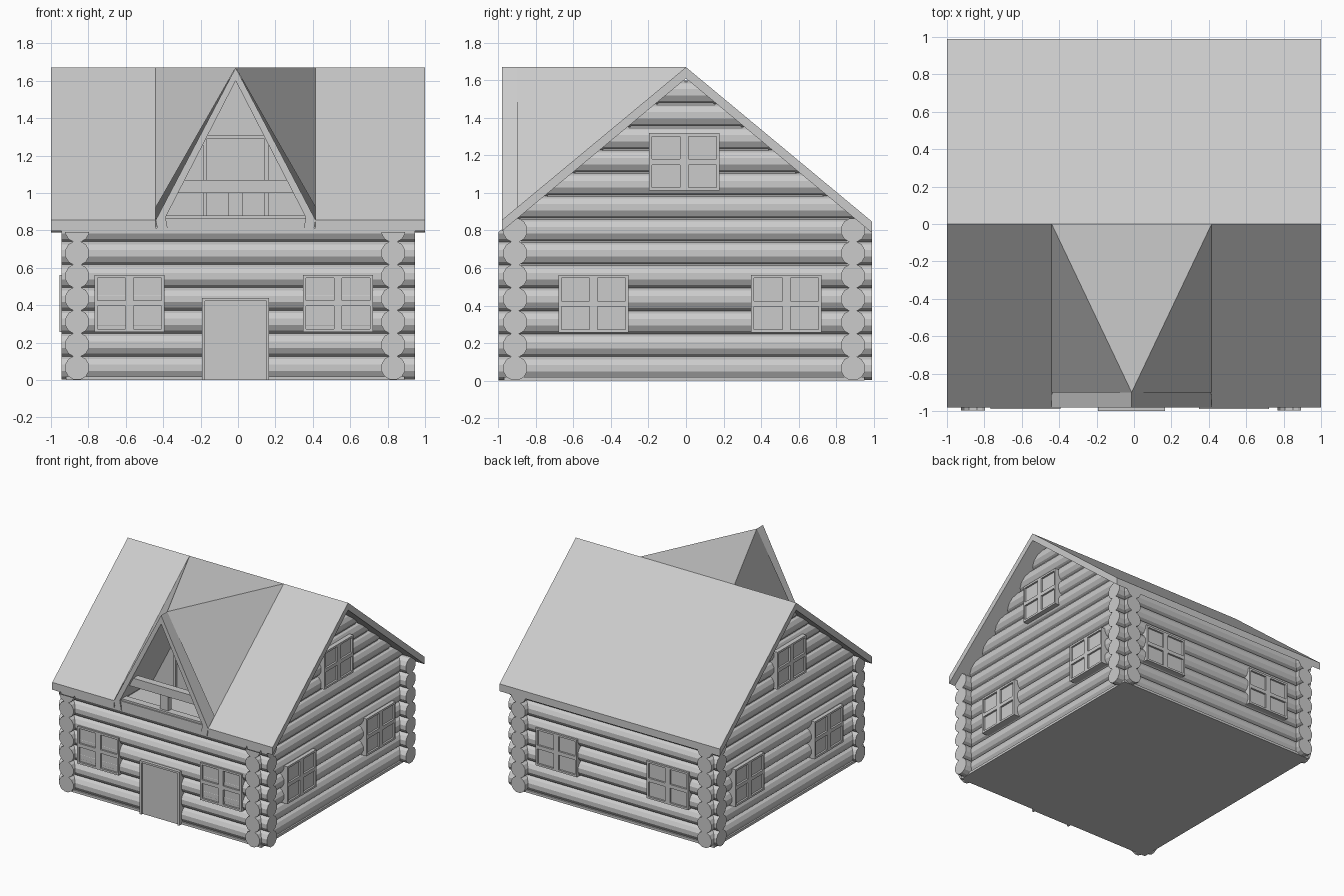
import bpy, bmesh, math
from mathutils import Vector, Matrix

if "Cube" in bpy.data.objects:
    bpy.data.objects.remove(bpy.data.objects["Cube"])

CX = -0.0125                       # centre line of walls and dormer
RIDGE, SLOPE, THICK = 1.67, 0.83, 0.06
STEP, RAD = 0.1225, 0.066          # log spacing and radius


def finish(name, bm):
    bmesh.ops.recalc_face_normals(bm, faces=bm.faces[:])
    me = bpy.data.meshes.new(name)
    bm.to_mesh(me)
    bm.free()
    ob = bpy.data.objects.new(name, me)
    bpy.context.collection.objects.link(ob)
    return ob


def add_prism(bm, pts, axis, a, b):
    """Extrude a 2D outline along x (outline in y,z) or y (outline in x,z)."""
    def put(p, t):
        return (t, p[0], p[1]) if axis == 'x' else (p[0], t, p[1])
    lo = [bm.verts.new(put(p, a)) for p in pts]
    hi = [bm.verts.new(put(p, b)) for p in pts]
    bm.faces.new(lo)
    bm.faces.new(hi[::-1])
    n = len(pts)
    for i in range(n):
        j = (i + 1) % n
        bm.faces.new((lo[i], lo[j], hi[j], hi[i]))


def prism(name, pts, axis, a, b):
    bm = bmesh.new()
    add_prism(bm, pts, axis, a, b)
    return finish(name, bm)


def add_box(bm, x0, x1, y0, y1, z0, z1):
    add_prism(bm, [(x0, z0), (x1, z0), (x1, z1), (x0, z1)], 'y', y0, y1)


def box(name, *d):
    bm = bmesh.new()
    add_box(bm, *d)
    return finish(name, bm)


def add_log(bm, axis, centre, length):
    rot = Matrix.Rotation(math.pi / 2, 4, 'Y' if axis == 'x' else 'X')
    turn = Matrix.Rotation(math.pi / 12, 4, 'Z')
    bmesh.ops.create_cone(bm, cap_ends=True, segments=12, radius1=RAD, radius2=RAD,
                          depth=length, matrix=Matrix.Translation(centre) @ rot @ turn)


def trim_to_roof(bm):
    """Cut away everything above the underside of both roof slopes."""
    for s in (-1, 1):
        bmesh.ops.bisect_plane(bm, geom=bm.verts[:] + bm.edges[:] + bm.faces[:],
                               plane_co=(0, 0, RIDGE - THICK + 0.01),
                               plane_no=Vector((0, s * SLOPE, 1)).normalized(),
                               clear_outer=True)


# log walls: front and back
for name, y in (("front_wall_logs", -0.91), ("back_wall_logs", 0.89)):
    bm = bmesh.new()
    for i in range(7):
        add_log(bm, 'x', (0, y, 0.066 + i * STEP), 1.89)
    trim_to_roof(bm)
    finish(name, bm)

# log walls: sides, rising into the gables
for name, x in (("left_wall_logs", -0.86), ("right_wall_logs", 0.83)):
    bm = bmesh.new()
    for i in range(13):
        add_log(bm, 'y', (x, -0.004, 0.066 + i * STEP), 1.988)
    trim_to_roof(bm)
    finish(name, bm)
    prism(name.replace("logs", "gable_backing"),
          [(-0.9, 0.5), (0.89, 0.5), (0.89, 0.85), (0, 1.6), (-0.9, 0.85)],
          'x', x - 0.03, x + 0.03)

# solid core and floor
box("house_core", -0.86, 0.83, -0.91, 0.89, 0.02, 0.79)
box("floor", -0.92, 0.89, -0.97, 0.95, 0.0, 0.02)


# main roof: full back slope, front slope split by the dormer
def slope_profile(y):
    z = RIDGE - abs(y) * SLOPE
    return [(0, RIDGE), (y, z), (y, z - THICK), (0, RIDGE - THICK)]


HALF = 0.4275
prism("roof_back", slope_profile(0.99), 'x', -1, 1)
prism("roof_front_left", slope_profile(-0.98), 'x', -1, CX - HALF)
prism("roof_front_right", slope_profile(-0.98), 'x', CX + HALF, 1)

# dormer roof skins and A-frame
for side, s in (("left", -1), ("right", 1)):
    bm = bmesh.new()
    yf = -0.9
    a, b, c, d = [bm.verts.new(p) for p in (
        (CX, 0, RIDGE), (CX, yf, RIDGE),
        (CX + s * HALF, yf, RIDGE + yf * SLOPE), (CX + s * HALF, 0, RIDGE))]
    bm.faces.new((a, b, d))
    bm.faces.new((b, c, d))
    finish("dormer_roof_" + side, bm)
    prism("dormer_frame_" + side,
          [(CX, RIDGE), (CX + s * HALF, 0.855), (CX + s * 0.415, 0.79),
           (CX + s * 0.36, 0.79), (CX + s * 0.375, 0.87), (CX, 1.60)],
          'y', -0.98, -0.45)

# balcony floor, back wall, door and railing
box("balcony_floor", CX - 0.4, CX + 0.4, -0.97, -0.45, 0.78, 0.865)
prism("balcony_back_wall", [(CX - 0.39, 0.85), (CX + 0.39, 0.85), (CX, 1.62)],
      'y', -0.55, -0.5)
bm = bmesh.new()
for s in (-1, 1):
    x = CX + s * 0.165
    add_box(bm, x - 0.01, x + 0.01, -0.57, -0.54, 0.86, 1.31)
add_box(bm, CX - 0.175, CX + 0.175, -0.57, -0.54, 1.29, 1.31)
finish("balcony_door_frame", bm)
bm = bmesh.new()
add_prism(bm, [(CX - 0.315, 1.0), (CX + 0.315, 1.0), (CX + 0.28, 1.07), (CX - 0.28, 1.07)],
          'y', -0.95, -0.89)
add_box(bm, CX - 0.037, CX + 0.037, -0.94, -0.9, 0.86, 1.0)
add_box(bm, CX - 0.375, CX + 0.375, -0.96, -0.9, 0.84, 0.88)
finish("balcony_railing", bm)


# windows: frame with four recessed panes, built facing -y then turned
def window(name, pos, angle):
    bm = bmesh.new()
    w, h, t, m = 0.1875, 0.153, 0.016, 0.022
    for s in (-1, 1):
        x, z = s * (w - t / 2), s * (h - t / 2)
        add_box(bm, x - t / 2, x + t / 2, 0, 0.08, -h, h)
        add_box(bm, -w + t, w - t, 0, 0.08, z - t / 2, z + t / 2)
    add_box(bm, -m, m, 0, 0.08, -h + t, h - t)
    for s in (-1, 1):
        add_box(bm, *sorted((s * m, s * (w - t))), 0, 0.08, -0.015, 0.015)
    add_box(bm, -w + t, w - t, 0.015, 0.08, -h + t, h - t)
    ob = finish(name, bm)
    ob.matrix_world = Matrix.Translation(pos) @ Matrix.Rotation(angle, 4, 'Z')


for i, x in enumerate((-0.58, 0.535)):
    window(f"front_window_{i + 1}", (x, -0.988, 0.41), 0)
for i, x in enumerate((-0.51, 0.50)):
    window(f"back_window_{i + 1}", (x, 0.97, 0.41), math.pi)
for side, x, ang in (("right", 0.925, math.pi / 2), ("left", -0.955, -math.pi / 2)):
    for i, (y, z) in enumerate(((-0.493, 0.41), (0.535, 0.41), (-0.01, 1.165))):
        window(f"{side}_window_{i + 1}", (x, y, z), ang)

# front door
bm = bmesh.new()
for x in (-0.192, 0.152):
    add_box(bm, x, x + 0.015, -1.0, -0.9, 0, 0.44)
add_box(bm, -0.177, 0.152, -1.0, -0.9, 0.424, 0.44)
finish("door_frame", bm)
box("door", -0.177, 0.152, -0.985, -0.9, 0, 0.424)
